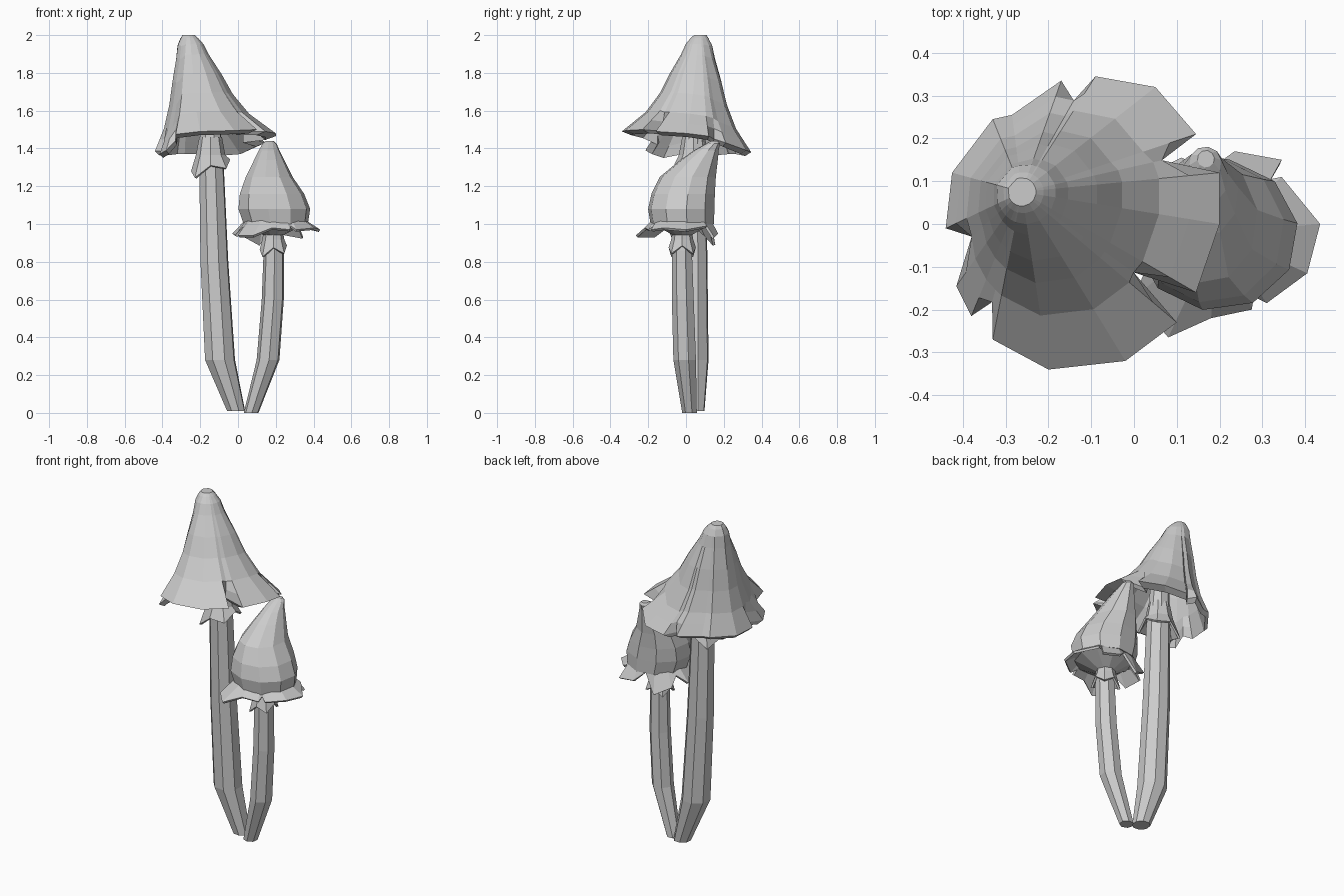
import bpy, bmesh
from math import cos, sin, pi, hypot
from mathutils import Vector

cube = bpy.data.objects.get("Cube")
if cube:
    bpy.data.objects.remove(cube)

grey = bpy.data.materials.new("pale_grey")
grey.use_nodes = True
grey.diffuse_color = (0.6, 0.6, 0.6, 1)
grey.node_tree.nodes["Principled BSDF"].inputs["Base Color"].default_value = (0.6, 0.6, 0.6, 1)


def loft(name, rings, cap_start=False, cap_end=False, thickness=0):
    """Skin a list of equally long closed rings, with optional end caps."""
    bm = bmesh.new()
    rows = [[bm.verts.new(p) for p in ring] for ring in rings]
    n = len(rows[0])
    for a, b in zip(rows, rows[1:]):
        for i in range(n):
            j = (i + 1) % n
            bm.faces.new((a[i], a[j], b[j], b[i]))
    if cap_start:
        bm.faces.new(rows[0])
    if cap_end:
        bm.faces.new(rows[-1])
    bmesh.ops.recalc_face_normals(bm, faces=bm.faces)
    mesh = bpy.data.meshes.new(name)
    bm.to_mesh(mesh)
    bm.free()
    mesh.materials.append(grey)
    obj = bpy.data.objects.new(name, mesh)
    bpy.context.collection.objects.link(obj)
    if thickness:
        mod = obj.modifiers.new("thickness", "SOLIDIFY")
        mod.thickness = thickness
        mod.offset = -1


def ellipse(x, y, z, rx, ry, n, turn=0.0):
    return [Vector((x + rx * cos(2 * pi * i / n + turn),
                    y + ry * sin(2 * pi * i / n + turn), z)) for i in range(n)]


def stem(name, stations, sides):
    loft(name, [ellipse(x, y, z, r, r, sides, 0.3) for x, y, z, r in stations], True, True)


def collar(name, x, y, top, bottom, r_top, r_bottom, lift, tilt):
    """Flared skirt round the stem with a zigzag, slanting hem."""
    upper = ellipse(x, y, top, r_top, r_top, 8)
    middle = ellipse(x, y, top * 0.5 + bottom * 0.5, r_top * 1.3, r_top * 1.3, 8)
    hem = ellipse(x, y, bottom, r_bottom, r_bottom, 8)
    for p in hem[::2]:
        p.z += lift
        p.x += (x - p.x) * 0.12
        p.y += (y - p.y) * 0.12
    for p in hem:
        p.z += (p.x - x) * tilt
    loft(name, [upper, middle, hem], thickness=0.012)


# Stems
stem("tall_stem", [(-0.01, 0.05, 0.01, 0.05), (-0.095, 0.04, 0.28, 0.083),
                   (-0.125, 0.04, 0.8, 0.077), (-0.14, 0.04, 1.3, 0.068),
                   (-0.15, 0.045, 1.62, 0.05)], 8)
stem("short_stem", [(0.07, 0.02, 0, 0.04), (0.16, -0.005, 0.28, 0.062),
                    (0.185, -0.015, 0.6, 0.06), (0.19, -0.02, 0.86, 0.055),
                    (0.185, -0.02, 1.04, 0.04)], 7)

# Collars
collar("tall_collar", -0.145, 0.04, 1.46, 1.27, 0.06, 0.118, 0.04, 0.3)
collar("short_collar", 0.187, -0.02, 1.0, 0.835, 0.045, 0.082, 0.04, 0.15)

# Tall cap: five drooping lobes; the last value is where a spoke folds inward
RIM = [(0.20, 0.0, 1.48, 1), (0.20, 0.12, 1.465, 1), (0.18, 0.175, 1.45, 0.83),
       (0.145, 0.21, 1.43, 1), (0.05, 0.32, 1.39, 1), (-0.09, 0.345, 1.38, 1),
       (-0.12, 0.325, 1.39, 0.9), (-0.17, 0.335, 1.39, 1), (-0.285, 0.255, 1.39, 1),
       (-0.33, 0.245, 1.39, 1), (-0.425, 0.12, 1.38, 1), (-0.44, -0.01, 1.385, 1),
       (-0.425, -0.07, 1.39, 0.8), (-0.415, -0.145, 1.37, 1), (-0.38, -0.215, 1.39, 1),
       (-0.35, -0.25, 1.44, 0.86), (-0.33, -0.27, 1.475, 1), (-0.2, -0.34, 1.49, 1),
       (-0.02, -0.32, 1.495, 1), (0.1, -0.23, 1.5, 1), (0.12, -0.2, 1.49, 0.79),
       (0.145, -0.16, 1.49, 1)]
PROFILE = [(0, 0), (0.2, 0.14), (0.4, 0.31), (0.6, 0.46), (0.8, 0.67), (1, 1)]
APEX = Vector((-0.262, 0.075, 2.0))


def spread(u):
    """Share of the full radius reached at depth u below the apex."""
    for (a, fa), (b, fb) in zip(PROFILE, PROFILE[1:]):
        if u <= b:
            return fa + (fb - fa) * (u - a) / (b - a)
    return 1


def cap_ring(depth, shrink=1.0, drop=0.0):
    """One ring of the cap; folded spokes hang straight below their fold."""
    ring = []
    for x, y, z, fold in RIM:
        u = min(depth, fold)
        dx, dy = x - APEX.x, y - APEX.y
        bulge = (1 - u) * min(1, 0.6 + u * 6) * 0.055 / hypot(dx, dy)
        f = (spread(u) + bulge) * shrink
        ring.append(Vector((APEX.x + dx * f, APEX.y + dy * f,
                            APEX.z + (z - APEX.z) * depth - drop)))
    return ring


outside = [cap_ring(d) for d in (0, 0.03, 0.09, 0.2, 0.4, 0.6, 0.8, 0.9, 1)]
inside = [cap_ring(d, 0.88, 0.02) for d in (1, 0.9, 0.8, 0.6, 0.4)]
loft("tall_cap", outside + inside, cap_start=True, cap_end=True)

# Short cap: a bulb leaning back to a blunt tip, closed below by a hollow underside
BULB = [(1.44, 0.168, 0.152, 0.02, 0.02), (1.425, 0.167, 0.143, 0.038, 0.038),
        (1.39, 0.165, 0.108, 0.055, 0.066), (1.34, 0.165, 0.07, 0.08, 0.1),
        (1.25, 0.165, 0.01, 0.125, 0.15), (1.16, 0.18, -0.015, 0.172, 0.17),
        (1.08, 0.192, -0.025, 0.192, 0.178), (1.0, 0.2, -0.02, 0.172, 0.17),
        (1.03, 0.19, -0.02, 0.05, 0.05)]
loft("short_cap", [ellipse(x, y, z, rx, ry, 10, 0.15) for z, x, y, rx, ry in BULB], True, True)

# Torn frill under the short cap: pointed lobes split by notches
HEM = [(0.435, 0.0, 0.97), (0.345, 0.11, 0.99), (0.32, 0.105, 1.0), (0.345, 0.15, 0.93),
       (0.235, 0.17, 0.95), (0.18, 0.13, 1.0), (0.11, 0.155, 0.89), (0.02, 0.11, 0.94),
       (0.03, 0.05, 0.99), (-0.03, 0.02, 0.95), (-0.015, -0.08, 0.94), (0.03, -0.1, 0.99),
       (0.0, -0.17, 0.94), (0.08, -0.265, 0.94), (0.18, -0.22, 0.98), (0.275, -0.2, 0.97),
       (0.28, -0.17, 0.99), (0.31, -0.185, 0.97), (0.405, -0.115, 0.98)]
hem = [Vector(p) for p in HEM]
centre = Vector((0.195, -0.02, 1.03))
seam = []
for p in hem:
    d = Vector((p.x - centre.x, p.y - centre.y, 0)).normalized()
    seam.append(centre + d * 0.15)
loft("short_frill", [seam, hem], thickness=0.014)
# Gill cone between the frill and the stem
loft("short_gills", [ellipse(0.2, -0.02, 1.0, 0.16, 0.16, 10),
                     ellipse(0.187, -0.02, 0.94, 0.05, 0.05, 10)])
